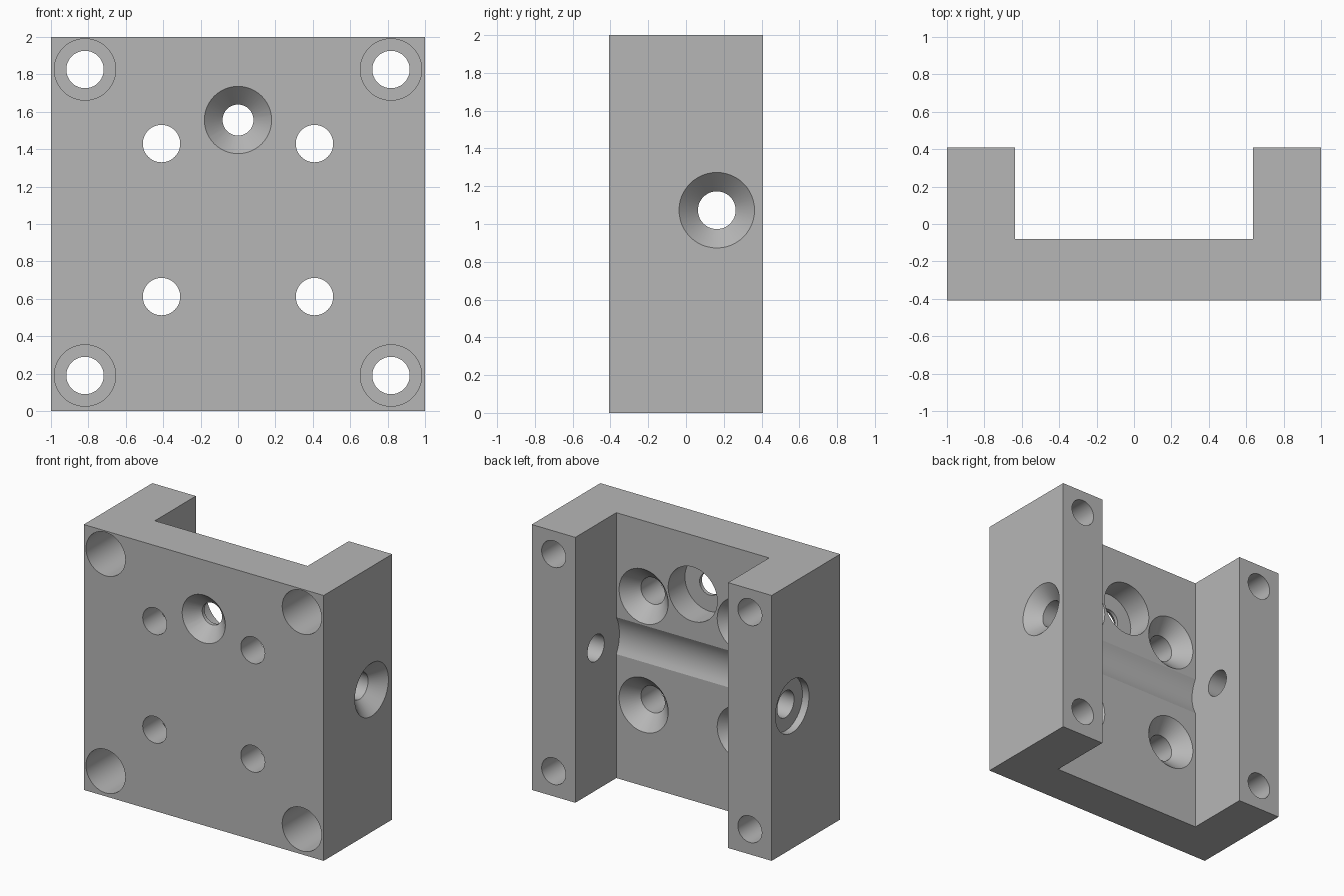
import bpy, bmesh, math
from mathutils import Vector

cube = bpy.data.objects.get("Cube")
if cube:
    bpy.data.objects.remove(cube, do_unlink=True)

HALF_DEPTH, LEG_IN, PLATE_BACK = 0.408, 0.637, -0.08
SEGMENTS = 48

metal = bpy.data.materials.new("grey metal")
metal.use_nodes = True
grey = (0.47, 0.47, 0.47, 1)
metal.diffuse_color = grey
metal.node_tree.nodes["Principled BSDF"].inputs["Base Color"].default_value = grey


def to_object(bm, name):
    bmesh.ops.recalc_face_normals(bm, faces=bm.faces)
    mesh = bpy.data.meshes.new(name)
    bm.to_mesh(mesh)
    bm.free()
    mesh.materials.append(metal)
    obj = bpy.data.objects.new(name, mesh)
    bpy.context.collection.objects.link(obj)
    return obj


def turned_cutter(name, axis, centre, profile):
    """Solid of revolution along an axis; profile is (position, radius) pairs."""
    axis, centre = Vector(axis), Vector(centre)
    u = Vector((0, 0, 1))
    v = axis.cross(u)
    bm = bmesh.new()
    rings = []
    for t, r in profile:
        angles = [math.tau * i / SEGMENTS for i in range(SEGMENTS)]
        rings.append([bm.verts.new(centre + axis * t + r * (u * math.cos(a) + v * math.sin(a)))
                      for a in angles])
    for a, b in zip(rings, rings[1:]):
        for i in range(SEGMENTS):
            j = (i + 1) % SEGMENTS
            bm.faces.new((a[i], a[j], b[j], b[i]))
    bm.faces.new(rings[0])
    bm.faces.new(rings[-1])
    return to_object(bm, name)


# U-shaped block: channel outline extruded upward
half = [(1, -HALF_DEPTH), (1, HALF_DEPTH), (LEG_IN, HALF_DEPTH), (LEG_IN, PLATE_BACK)]
outline = half + [(-x, y) for x, y in reversed(half)]
bm = bmesh.new()
base = bm.faces.new([bm.verts.new((x, y, 0)) for x, y in outline])
top = bmesh.ops.extrude_face_region(bm, geom=[base])
bmesh.ops.translate(bm, vec=(0, 0, 2),
                    verts=[g for g in top["geom"] if isinstance(g, bmesh.types.BMVert)])
block = to_object(bm, "mounting_block")

Y, X = (0, 1, 0), (1, 0, 0)
F, B = -HALF_DEPTH, HALF_DEPTH
cutters = []

# Counterbored corner holes running through the legs
bolt = [(F - 0.1, 0.164), (F + 0.5, 0.164), (F + 0.5, 0.1), (B + 0.1, 0.1)]
# Plate holes, countersunk from the back
screw = [(F - 0.1, 0.1), (PLATE_BACK - 0.11, 0.1), (PLATE_BACK, 0.205), (PLATE_BACK + 0.1, 0.205)]
for side in (-1, 1):
    for z in (0.19, 1.826):
        cutters.append(turned_cutter("corner_cutter", Y, (side * 0.818, 0, z), bolt))
    for z in (0.612, 1.43):
        cutters.append(turned_cutter("plate_cutter", Y, (side * 0.409, 0, z), screw))

# Upper centre hole: countersink in front, counterbore behind
cutters.append(turned_cutter("centre_cutter", Y, (0, 0, 1.556), [
    (F - 0.1, 0.18), (F, 0.18), (F + 0.1, 0.083), (PLATE_BACK - 0.2, 0.083),
    (PLATE_BACK - 0.2, 0.205), (PLATE_BACK + 0.1, 0.205)]))

# Cross bore through both legs, with a shallow groove across the plate
cutters.append(turned_cutter("cross_cutter", X, (0, 0.163, 1.073), [
    (-1.1, 0.2), (-0.945, 0.2), (-0.945, 0.1), (-LEG_IN, 0.1), (-LEG_IN, 0.28),
    (LEG_IN, 0.28), (LEG_IN, 0.1), (0.9, 0.1), (1, 0.2), (1.1, 0.2)]))

bpy.context.view_layer.objects.active = block
for cutter in cutters:
    cut = block.modifiers.new("cut", "BOOLEAN")
    cut.operation, cut.solver, cut.object = "DIFFERENCE", "EXACT", cutter
    bpy.ops.object.modifier_apply(modifier=cut.name)
    bpy.data.objects.remove(cutter, do_unlink=True)

# Smooth bores, sharp rims
bpy.ops.object.select_all(action="DESELECT")
block.select_set(True)
bpy.ops.object.shade_smooth_by_angle(angle=math.radians(20))
